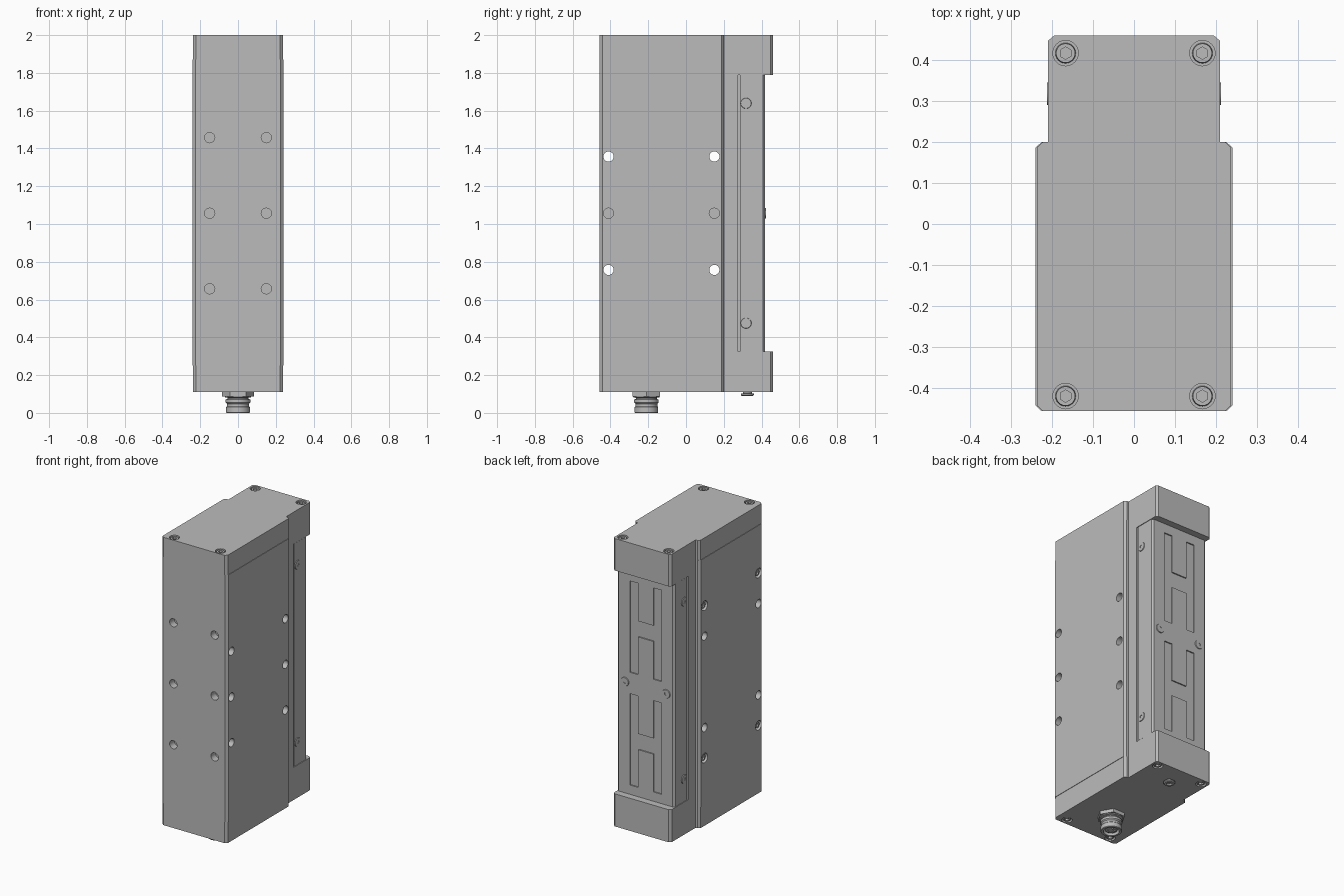
import bpy, bmesh, math
from mathutils import Vector, Matrix

if "Cube" in bpy.data.objects:
    bpy.data.objects.remove(bpy.data.objects["Cube"], do_unlink=True)

grey = bpy.data.materials.new("housing grey")
grey.use_nodes = True
grey.diffuse_color = (0.5, 0.5, 0.5, 1)
grey.node_tree.nodes["Principled BSDF"].inputs["Base Color"].default_value = (0.5, 0.5, 0.5, 1)

MID = 1.057                                   # mirror height of the housing
BOTTOM, TOP = 0.11, 2.0


def finish(name, bm):
    bmesh.ops.recalc_face_normals(bm, faces=bm.faces)
    mesh = bpy.data.meshes.new(name)
    bm.to_mesh(mesh)
    bm.free()
    mesh.materials.append(grey)
    obj = bpy.data.objects.new(name, mesh)
    bpy.context.collection.objects.link(obj)
    return obj


def smooth(obj):
    bpy.ops.object.select_all(action="DESELECT")
    obj.select_set(True)
    bpy.context.view_layer.objects.active = obj
    bpy.ops.object.shade_smooth_by_angle(angle=math.radians(30))


def prism(name, half, z0, z1):
    """Extrude a half outline, mirrored across x, between two heights."""
    bm = bmesh.new()
    pts = half + [(-x, y) for x, y in reversed(half)]
    face = bm.faces.new([bm.verts.new((x, y, z0)) for x, y in pts])
    top = bmesh.ops.extrude_face_region(bm, geom=[face])["geom"]
    bmesh.ops.translate(bm, vec=(0, 0, z1 - z0),
                        verts=[v for v in top if isinstance(v, bmesh.types.BMVert)])
    return finish(name, bm)


def cone(bm, start, axis, r1, r2, length, sides=24):
    """Add a cylinder or cone running from start along axis."""
    axis = Vector(axis)
    mat = (Matrix.Translation(Vector(start) + axis * length / 2)
           @ axis.to_track_quat("Z", "Y").to_matrix().to_4x4())
    bmesh.ops.create_cone(bm, cap_ends=True, segments=sides, radius1=r1,
                          radius2=r2, depth=length, matrix=mat)


def drill(bm, start, axis, r, depth):
    cone(bm, Vector(start) - Vector(axis) * 0.02, axis, r, r, depth + 0.02)


def box(bm, lo, hi):
    lo, hi = Vector(lo), Vector(hi)
    mat = Matrix.Translation((lo + hi) / 2) @ Matrix.Diagonal((*(hi - lo), 1))
    bmesh.ops.create_cube(bm, size=1, matrix=mat)


def cut(obj, bm):
    """Subtract the cutter from the object and discard it."""
    cutter = finish("cutter", bm)
    cutter.hide_render = True
    mod = obj.modifiers.new("cut", "BOOLEAN")
    mod.operation, mod.solver, mod.object = "DIFFERENCE", "EXACT", cutter
    mod.use_self = True
    graph = bpy.context.evaluated_depsgraph_get()
    mesh = bpy.data.meshes.new_from_object(obj.evaluated_get(graph))
    obj.modifiers.clear()
    obj.data = mesh
    bpy.data.objects.remove(cutter, do_unlink=True)
    smooth(obj)


def outline(w, rear):
    c = 0.015
    return [(w - c, -0.457), (w, -0.443), (w, 0.187), (w - c, 0.2), (0.21, 0.2)] + rear


def screw_mesh(name, r, height, socket):
    """Hex socket head standing on its origin along +z."""
    bm = bmesh.new()
    cone(bm, (0, 0, 0), (0, 0, 1), r, r * 0.93, height)
    head = finish(name, bm)
    bm = bmesh.new()
    cone(bm, (0, 0, height * 0.4), (0, 0, 1), socket, socket, height, 6)
    cut(head, bm)
    mesh = head.data
    bpy.data.objects.remove(head, do_unlink=True)
    return mesh


def place(name, mesh, pos, axis):
    obj = bpy.data.objects.new(name, mesh)
    obj.location = pos
    obj.rotation_euler = Vector(axis).to_track_quat("Z", "Y").to_euler()
    bpy.context.collection.objects.link(obj)


cap_screw = screw_mesh("cap_screw", 0.025, 0.025, 0.015)
insert_screw = screw_mesh("insert_screw", 0.021, 0.025, 0.011)
button_screw = screw_mesh("button_screw", 0.029, 0.006, 0.011)

# Main housing with its mounting holes
housing = prism("housing", outline(0.24, [(0.21, 0.275)]), 0.25, 1.87)
holes = bmesh.new()
for y in (-0.41, 0.15):
    for z in (MID - 0.3, MID + 0.3):
        cone(holes, (-0.3, y, z), (1, 0, 0), 0.027, 0.027, 0.6)
    drill(holes, (0.24, y, MID), (-1, 0, 0), 0.027, 0.045)
    for z in (MID - 0.5, MID + 0.5):
        drill(holes, (-0.24, y, z), (1, 0, 0), 0.031, 0.035)
        place("side_insert_screw", insert_screw, (-0.207, y, z), (-1, 0, 0))
for x in (-0.15, 0.15):
    for z in (MID - 0.4, MID, MID + 0.4):
        drill(holes, (x, -0.457, z), (0, 1, 0), 0.027, 0.05)
cut(housing, holes)

# Conical seats at the bottom of the front holes
for x in (-0.15, 0.15):
    for z in (MID - 0.4, MID, MID + 0.4):
        if x < 0 or z != MID:
            bm = bmesh.new()
            bm_r = 0.0265
            cone(bm, (x, -0.408, z), (0, -1, 0), bm_r, bm_r, 0.002)
            seat = finish("front_hole_seat", bm)
            bm = bmesh.new()
            cone(bm, (x, -0.41, z), (0, -1, 0), 0.012, 0.02, 0.01)
            cut(seat, bm)

# End caps, top and bottom, with recessed corner screws
REAR = [(0.21, 0.447), (0.195, 0.46)]
for name, z0, z1, sign in (("bottom_cap", BOTTOM, 0.25, -1), ("top_cap", 1.87, TOP, 1)):
    cap = prism(name, outline(0.237, REAR), z0, z1)
    face = TOP if sign > 0 else BOTTOM
    bores = bmesh.new()
    for x in (-0.167, 0.167):
        for y in (-0.42, 0.417):
            drill(bores, (x, y, face), (0, 0, -sign), 0.031, 0.03)
            place("corner_screw", cap_screw, (x, y, face - sign * 0.029), (0, 0, sign))
    cut(cap, bores)
for name, z0, z1 in (("bottom_cap_lip", 0.25, 0.324), ("top_cap_lip", 1.79, 1.87)):
    prism(name, [(0.21, 0.275)] + REAR, z0, z1)

# Rear cover, set off by a narrow groove, with two H-shaped recesses
prism("groove_floor", [(0.196, 0.27), (0.196, 0.3)], 0.324, 1.79)
cover = prism("rear_cover", [(0.208, 0.286), (0.208, 0.407), (0.196, 0.418)], 0.326, 1.788)
for sign in (-1, 1):
    c = MID + sign * 0.37
    for side in (-1, 1):
        bm = bmesh.new()
        xs = sorted((side * 0.055, side * 0.115))
        box(bm, (xs[0], 0.41, c - 0.3), (xs[1], 0.45, c + 0.3))
        cut(cover, bm)
    bm = bmesh.new()
    box(bm, (-0.06, 0.41, c - 0.052), (0.06, 0.45, c + 0.052))
    cut(cover, bm)

# Cover screws on the back and sides
for side in (-1, 1):
    place("cover_back_screw", button_screw, (side * 0.15, 0.417, MID), (0, 1, 0))
    for z in (MID - 0.582, MID + 0.582):
        place("cover_side_screw", button_screw, (side * 0.2065, 0.318, z), (side, 0, 0))


def lathe(name, profile, y):
    """Spin (radius, height) points round a vertical axis."""
    bm = bmesh.new()
    verts = [bm.verts.new((r, 0, z)) for r, z in profile]
    edges = [bm.edges.new(pair) for pair in zip(verts, verts[1:])]
    bmesh.ops.spin(bm, geom=verts + edges, cent=(0, 0, 0), axis=(0, 0, 1),
                   angle=math.tau, steps=32, use_duplicate=False)
    bmesh.ops.remove_doubles(bm, verts=bm.verts, dist=0.0001)
    bmesh.ops.translate(bm, vec=(0, y, 0), verts=bm.verts)
    smooth(finish(name, bm))


# Round plug connector with hex nut, hollow socket and contact pins
bm = bmesh.new()
cone(bm, (0, 0, 0.088), (0, 0, 1), 0.085, 0.085, 0.023, 6)
bmesh.ops.rotate(bm, verts=bm.verts, cent=(0, 0, 0),
                 matrix=Matrix.Rotation(math.radians(30), 3, "Z"))
bmesh.ops.translate(bm, vec=(0, -0.21, 0), verts=bm.verts)
finish("connector_nut", bm)
lathe("connector_shell", [(0, 0.09), (0.07, 0.09), (0.07, 0.083), (0.056, 0.08),
                          (0.056, 0.074), (0.065, 0.07), (0.065, 0.055), (0.058, 0.048),
                          (0.058, 0.035), (0.063, 0.03), (0.063, 0.003), (0.06, 0),
                          (0.047, 0), (0.047, 0.045), (0, 0.045)], -0.21)
lathe("connector_core", [(0, 0.01), (0.036, 0.01), (0.036, 0.046)], -0.21)
bm = bmesh.new()
for i in range(5):
    a = math.tau * i / 5
    cone(bm, (0.022 * math.cos(a), -0.21 + 0.022 * math.sin(a), 0.004), (0, 0, 1),
         0.005, 0.005, 0.01, 8)
smooth(finish("connector_pins", bm))

# Small vent plug underneath
lathe("vent_plug", [(0.024, 0.112), (0.024, 0.104), (0.035, 0.102), (0.035, 0.095),
                    (0.03, 0.09), (0.016, 0.09), (0.016, 0.1), (0, 0.1)], 0.325)
